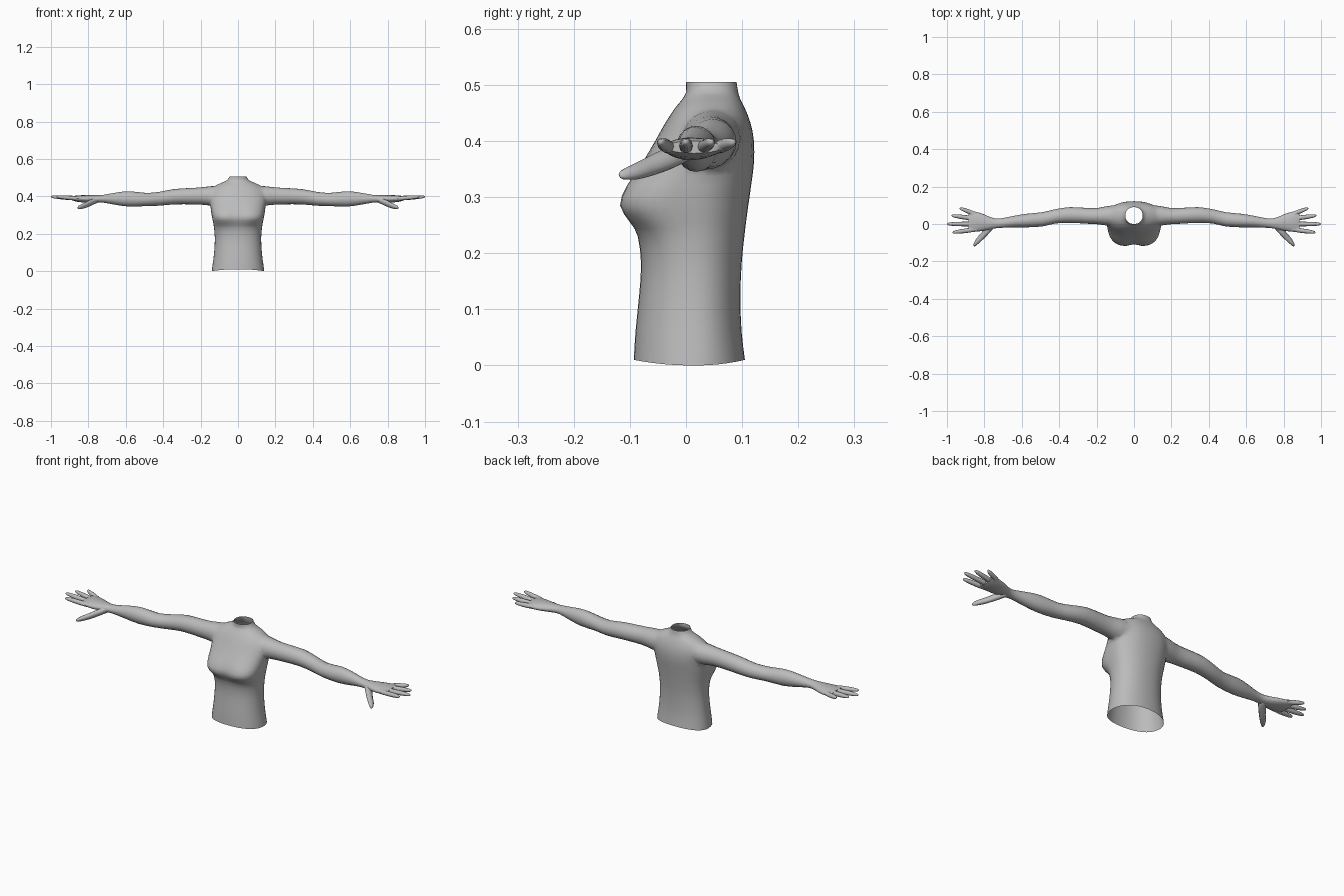
import bpy, bmesh, math

if "Cube" in bpy.data.objects:
    bpy.data.objects.remove(bpy.data.objects["Cube"])

skin = bpy.data.materials.new("grey_skin")
skin.diffuse_color = (0.5, 0.5, 0.5, 1)
skin.use_nodes = True
skin.node_tree.nodes["Principled BSDF"].inputs["Base Color"].default_value = skin.diffuse_color


def refine(rows, steps):
    """Catmull-Rom interpolation between section rows."""
    out = []
    for i in range(len(rows) - 1):
        a, b = rows[max(i - 1, 0)], rows[i]
        c, d = rows[i + 1], rows[min(i + 2, len(rows) - 1)]
        for k in range(steps):
            t = k / steps
            out.append([0.5 * (2 * q + (r - p) * t + (2 * p - 5 * q + 4 * r - s) * t * t
                               + (3 * q - p - 3 * r + s) * t ** 3)
                        for p, q, r, s in zip(a, b, c, d)])
    out.append(list(rows[-1]))
    return out


def loft(name, rings):
    """Closed solid skinned over a list of point rings."""
    bm = bmesh.new()
    vr = [[bm.verts.new(p) for p in ring] for ring in rings]
    n = len(vr[0])
    for a, b in zip(vr, vr[1:]):
        for i in range(n):
            j = (i + 1) % n
            bm.faces.new((a[i], a[j], b[j], b[i]))
    bm.faces.new(vr[0])
    bm.faces.new(vr[-1])
    bmesh.ops.recalc_face_normals(bm, faces=bm.faces)
    me = bpy.data.meshes.new(name)
    bm.to_mesh(me)
    bm.free()
    me.materials.append(skin)
    ob = bpy.data.objects.new(name, me)
    bpy.context.collection.objects.link(ob)
    return ob


def limb(name, rows, side, sides, steps):
    """Rows: x, centre y, half depth, centre z, half height."""
    rings = []
    for x, cy, hy, cz, hz in refine(rows, steps):
        rings.append([(side * x, cy + hy * math.cos(2 * math.pi * i / sides),
                       cz + hz * math.sin(2 * math.pi * i / sides)) for i in range(sides)])
    return loft(name, rings)


# Torso rows: height, half width, front y, back y, front squareness, chest cleft
torso_rows = [
    (.01, .14, -.093, .105, 2.2, 0), (.06, .132, -.09, .099, 2.2, 0),
    (.12, .126, -.084, .097, 2.2, 0), (.18, .124, -.08, .099, 2.2, 0),
    (.23, .128, -.086, .104, 2.4, 0), (.255, .132, -.102, .107, 2.8, .004),
    (.285, .138, -.12, .111, 3.2, .012), (.32, .144, -.108, .116, 2.9, .008),
    (.36, .15, -.08, .121, 2.5, .002), (.40, .155, -.055, .121, 2.2, 0),
    (.432, .148, -.037, .115, 2.1, 0), (.458, .12, -.02, .105, 2, 0),
    (.474, .085, -.007, .097, 2, 0), (.487, .058, 0, .093, 2.1, 0),
    (.505, .046, 0, .09, 2.2, 0)]
rings = []
for z, hw, yf, yb, n, cleft in refine(torso_rows, 2):
    cy = .015 + .03 * min(max((z - .3) / .17, 0), 1)
    ring = []
    for i in range(40):
        a = 2 * math.pi * i / 40
        c, s = math.cos(a), math.sin(a)
        e = 2 / (n if s < 0 else 2.2)
        x = hw * math.copysign(abs(c) ** e, c)
        y = cy + abs(s) ** e * (yb - cy if s > 0 else yf - cy)
        if s < 0:
            y += cleft * math.exp(-(x / .03) ** 2)
        hem = .01 * abs(c) ** 2 if z < .0101 else 0
        ring.append((x, y, z - hem))
    rings.append(ring)
body = loft("upper_body", rings)

arm_rows = [
    (.07, .05, .045, .41, .045), (.14, .045, .054, .403, .053), (.18, .042, .046, .402, .049),
    (.24, .043, .042, .401, .044), (.34, .048, .042, .398, .041), (.42, .041, .038, .387, .037),
    (.49, .025, .038, .383, .035), (.58, .018, .036, .386, .041), (.65, .012, .030, .387, .033),
    (.72, .004, .025, .387, .021), (.76, .004, .030, .386, .020), (.81, .009, .046, .386, .020),
    (.86, .013, .055, .388, .017), (.885, .014, .050, .389, .011)]
# Fingers: base y, tip x, tip y
fingers = [(-.029, .97, -.045), (.0, 1.0, .0), (.028, .975, .045), (.052, .932, .084)]
thumb_rows = [(.75, 0, .022, .38, .014), (.785, -.035, .026, .367, .018),
              (.815, -.068, .022, .353, .016), (.84, -.093, .019, .344, .013),
              (.853, -.108, .012, .34, .009), (.858, -.113, .004, .338, .003)]

parts = []
for side in (-1, 1):
    parts.append(limb("arm", arm_rows, side, 20, 2))
    parts.append(limb("thumb", thumb_rows, side, 10, 2))
    for by, tx, ty in fingers:
        rows = []
        for t, r in ((0, .011), (.35, .0125), (.65, .0115), (.88, .009), (.97, .006), (1, .002)):
            rows.append((.845 + (tx - .845) * t, by + (ty - by) * t, r,
                         .387 + .011 * t, r * .95))
        parts.append(limb("finger", rows, side, 10, 1))

# Fuse arms, thumbs and fingers into one skin
for p in parts:
    m = body.modifiers.new("fuse", 'BOOLEAN')
    m.operation = 'UNION'
    m.solver = 'EXACT'
    m.object = p
dg = bpy.context.evaluated_depsgraph_get()
fused = bpy.data.meshes.new_from_object(body.evaluated_get(dg))
body.modifiers.clear()
body.data = fused
for p in parts:
    bpy.data.objects.remove(p)

# Open the neck and waist, and soften the shoulder joins
bm = bmesh.new()
bm.from_mesh(fused)
caps = [f for f in bm.faces if all(v.co.z < .02 for v in f.verts)
        or all(v.co.z > .504 for v in f.verts)]
bmesh.ops.delete(bm, geom=caps, context='FACES')
joint = [v for v in bm.verts if .09 < abs(v.co.x) < .22 and v.co.z > .33]
for _ in range(3):
    bmesh.ops.smooth_vert(bm, verts=joint, factor=.4, use_axis_x=True,
                          use_axis_y=True, use_axis_z=True)
bm.to_mesh(fused)
bm.free()

bpy.context.view_layer.objects.active = body
body.select_set(True)
bpy.ops.object.shade_smooth_by_angle(angle=math.radians(70))
